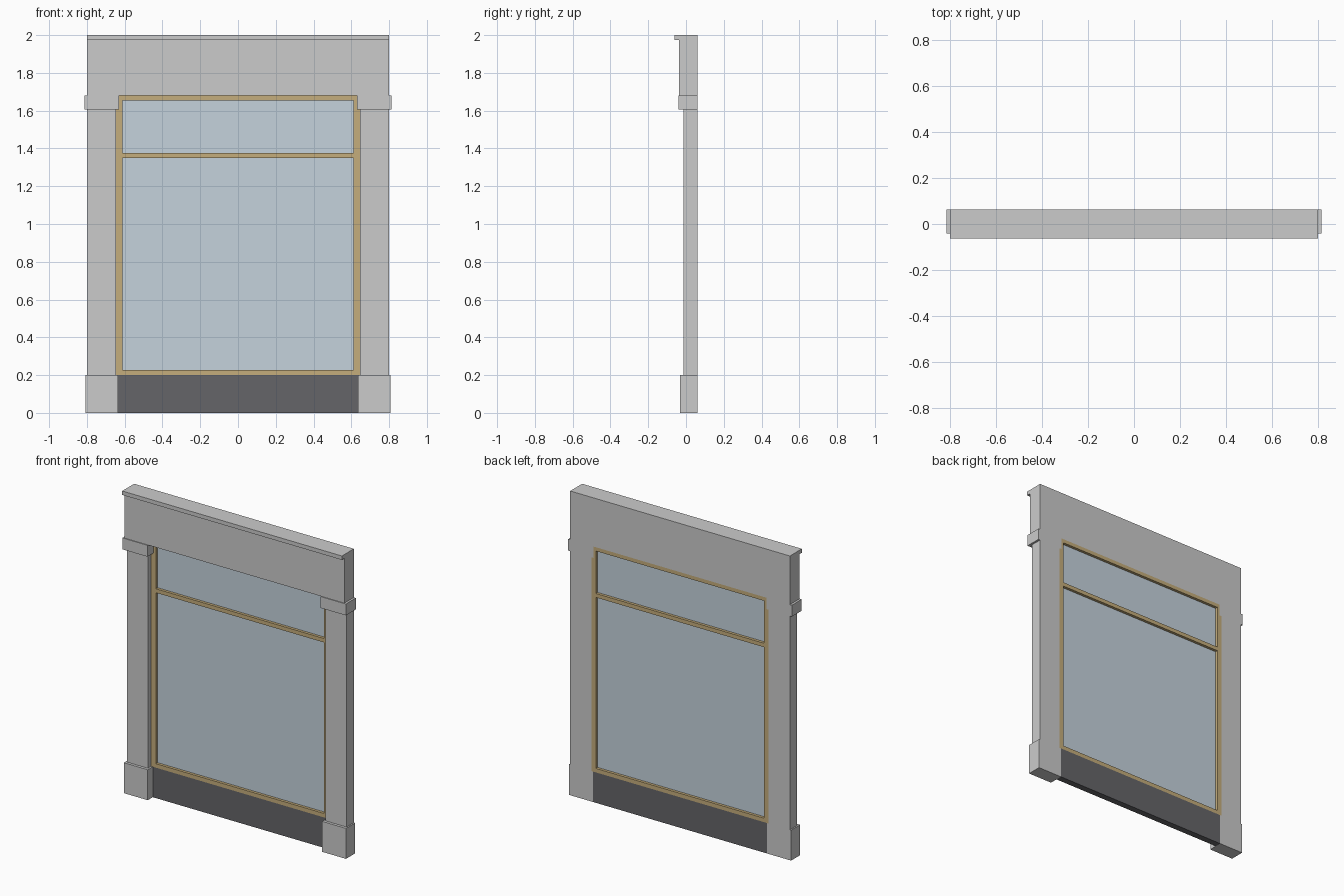
import bpy, bmesh

if "Cube" in bpy.data.objects:
    bpy.data.objects.remove(bpy.data.objects["Cube"])

BACK = 0.062  # everything ends flush at the back wall plane


def material(name, color):
    m = bpy.data.materials.new(name)
    m.diffuse_color = color
    m.use_nodes = True
    m.node_tree.nodes["Principled BSDF"].inputs["Base Color"].default_value = m.diffuse_color
    return m


wood = material("wood", (0.56, 0.42, 0.20, 1))
dark = material("dark_stone", (0.13, 0.13, 0.14, 1))
pane = material("pane", (0.56, 0.65, 0.72, 1))


def extrude(name, outline, y0, y1, mat=None, mirror=False):
    """Extrude an x-z outline from y0 to y1, optionally mirrored across x = 0."""
    bm = bmesh.new()
    face = bm.faces.new([bm.verts.new((x, y0, z)) for x, z in outline])
    new = bmesh.ops.extrude_face_region(bm, geom=[face])["geom"]
    verts = [v for v in new if isinstance(v, bmesh.types.BMVert)]
    bmesh.ops.translate(bm, verts=verts, vec=(0, y1 - y0, 0))
    bmesh.ops.recalc_face_normals(bm, faces=bm.faces)
    mesh = bpy.data.meshes.new(name)
    bm.to_mesh(mesh)
    bm.free()
    obj = bpy.data.objects.new(name, mesh)
    bpy.context.collection.objects.link(obj)
    if mat:
        mesh.materials.append(mat)
    if mirror:
        obj.modifiers.new("mirror", 'MIRROR').use_mirror_merge = False
    return obj


def block(name, x0, x1, z0, z1, y0, y1=BACK, mat=None, mirror=False):
    return extrude(name, [(x0, z0), (x1, z0), (x1, z1), (x0, z1)], y0, y1, mat, mirror)


# Stone surround: pilasters with plinths and capitals
block("plinths", 0.634, 0.808, 0, 0.2, -0.032, mirror=True)
block("pilasters", 0.645, 0.799, 0.2, 1.605, -0.014, mirror=True)
block("capitals", 0.63, 0.813, 1.605, 1.68, -0.041, mirror=True)

# Lintel and cornice
block("lintel", -0.799, 0.799, 1.68, 1.974, -0.036)
block("cornice", -0.799, 0.799, 1.974, 2.0, -0.062)

# Dark panel below the window
block("base_panel", -0.634, 0.634, 0, 0.2, 0.02, mat=dark)

# Wooden frame: stepped jambs that fit around the capitals, plus three rails
jamb = [(0.612, 0.2), (0.645, 0.2), (0.645, 1.605), (0.63, 1.605), (0.63, 1.68), (0.612, 1.68)]
extrude("frame_jambs", jamb, 0.02, BACK, wood, mirror=True)
for name, z0, z1 in (("bottom_rail", 0.2, 0.226), ("transom", 1.35, 1.376), ("top_rail", 1.655, 1.68)):
    block(name, -0.612, 0.612, z0, z1, 0.02, mat=wood)

# Glass panes
block("main_glass", -0.612, 0.612, 0.226, 1.35, 0.038, 0.044, pane)
block("transom_glass", -0.612, 0.612, 1.376, 1.655, 0.038, 0.044, pane)
